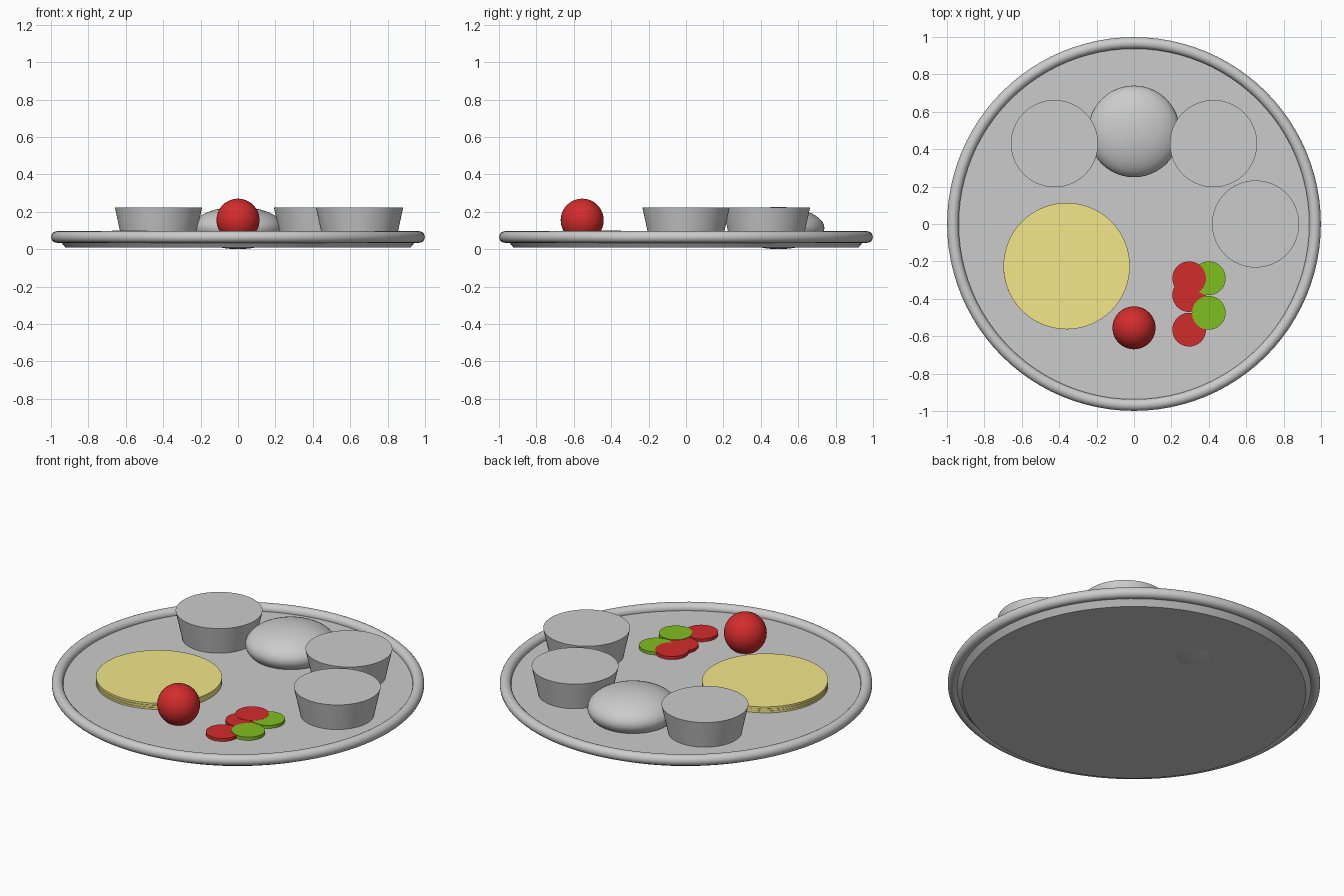
import bpy, math

if "Cube" in bpy.data.objects:
    bpy.data.objects.remove(bpy.data.objects["Cube"])

def material(name, rgb):
    m = bpy.data.materials.new(name)
    m.diffuse_color = (*rgb, 1)
    m.use_nodes = True
    m.node_tree.nodes["Principled BSDF"].inputs["Base Color"].default_value = m.diffuse_color
    return m

RED = material("tomato_red", (0.65, 0.025, 0.025))
GREEN = material("cucumber_green", (0.22, 0.52, 0.015))
YELLOW = material("flatbread_yellow", (0.9, 0.8, 0.25))

def finish(name, mat=None):
    ob = bpy.context.object
    ob.name = name
    if mat:
        ob.data.materials.append(mat)
    bpy.ops.object.shade_smooth_by_angle(angle=math.radians(30))
    return ob

def frustum(name, x, y, z0, z1, r0, r1, mat=None, sides=64, tilt=(0, 0, 0)):
    bpy.ops.mesh.primitive_cone_add(vertices=sides, radius1=r0, radius2=r1, depth=z1 - z0,
                                    location=(x, y, (z0 + z1) / 2), rotation=tilt)
    return finish(name, mat)

def ball(name, loc, scale, mat=None):
    bpy.ops.mesh.primitive_uv_sphere_add(segments=48, ring_count=24, radius=1, location=loc)
    bpy.context.object.scale = scale
    bpy.ops.object.transform_apply(location=False, rotation=False, scale=True)
    return finish(name, mat)

# tray: shallow tapered base with a rolled rim
frustum("tray_base", 0, 0, 0.008, 0.06, 0.922, 0.965, sides=96)
bpy.ops.mesh.primitive_torus_add(major_radius=0.968, minor_radius=0.031, major_segments=96,
                                 minor_segments=20, location=(0, 0, 0.065))
finish("tray_rim")

# filled bowls
for i, (x, y) in enumerate([(-0.425, 0.43), (0.425, 0.43), (0.65, 0)]):
    frustum(f"bowl_{i + 1}", x, y, 0.06, 0.222, 0.198, 0.233)

# rice mound
ball("rice_mound", (0, 0.495, 0.113), (0.245, 0.245, 0.113))

# stack of thin flatbreads, slightly tilted
for i in range(3):
    t = math.radians(0.25) * (1 - i)
    frustum(f"flatbread_{i + 1}", -0.36, -0.225, 0.06 + 0.0125 * i, 0.0715 + 0.0125 * i,
            0.338, 0.338, YELLOW, tilt=(t, -t, 0))

# whole tomato
ball("tomato", (0, -0.555, 0.155), (0.115, 0.115, 0.115), RED)

# salad slices
slices = [("tomato_slice", 0.295, -0.38, RED), ("tomato_slice", 0.295, -0.565, RED),
          ("cucumber_slice", 0.4, -0.29, GREEN), ("tomato_slice", 0.295, -0.29, RED),
          ("cucumber_slice", 0.4, -0.475, GREEN)]
for i, (name, x, y, mat) in enumerate(slices):
    frustum(f"{name}_{i + 1}", x, y, 0.055, 0.077 + 0.0006 * i, 0.09, 0.09, mat, sides=40)
